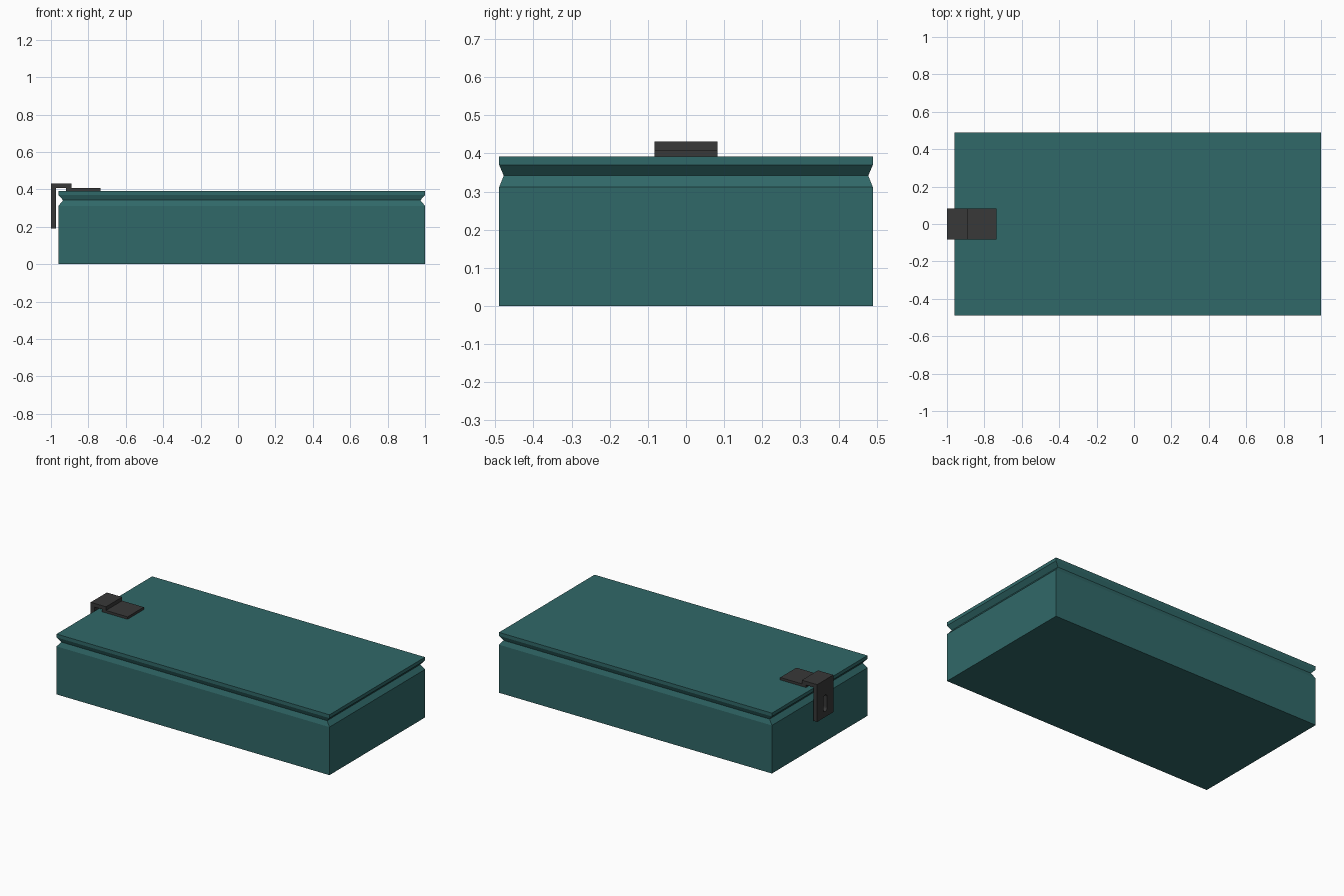
import bpy, bmesh, math

if "Cube" in bpy.data.objects:
    bpy.data.objects.remove(bpy.data.objects["Cube"])


def material(name, rgb):
    m = bpy.data.materials.new(name)
    m.diffuse_color = (*rgb, 1)
    m.use_nodes = True
    m.node_tree.nodes["Principled BSDF"].inputs["Base Color"].default_value = m.diffuse_color
    return m


def add_object(name, bm, mat=None):
    bmesh.ops.recalc_face_normals(bm, faces=bm.faces)
    me = bpy.data.meshes.new(name)
    bm.to_mesh(me)
    bm.free()
    ob = bpy.data.objects.new(name, me)
    bpy.context.collection.objects.link(ob)
    if mat:
        me.materials.append(mat)
    return ob


def loft(rings):
    """Join closed rings of equal length and cap both ends."""
    bm = bmesh.new()
    loops = [[bm.verts.new(p) for p in ring] for ring in rings]
    n = len(loops[0])
    for a, b in zip(loops, loops[1:]):
        for i in range(n):
            j = (i + 1) % n
            bm.faces.new((a[i], a[j], b[j], b[i]))
    bm.faces.new(loops[0])
    bm.faces.new(loops[-1])
    return bm


teal = material("teal", (0.03, 0.14, 0.14))
dark = material("dark_metal", (0.04, 0.04, 0.04))

# box body with a V groove under the lid edge: (z, inset x, inset y)
levels = [(0, 0, 0), (0.312, 0, 0), (0.342, 0.025, 0.012), (0.37, 0, 0), (0.392, 0, 0)]
rings = []
for z, dx, dy in levels:
    x0, x1, y = -0.96 + dx, 1.0 - dx, 0.49 - dy
    rings.append([(x0, -y, z), (x1, -y, z), (x1, y, z), (x0, y, z)])
add_object("box", loft(rings), teal)

# hasp: side profile (x, z) extruded along y
hw = 0.083
arm = [(-1.0, 0.19), (-0.974, 0.19), (-0.974, 0.408), (-0.89, 0.408),
       (-0.89, 0.432), (-1.0, 0.432)]
hasp = add_object("hasp_arm", loft([[(x, y, z) for x, z in arm] for y in (-hw, hw)]), dark)

# hinge plate lying on the lid
plate = [(-0.92, 0.392), (-0.735, 0.392), (-0.735, 0.408), (-0.92, 0.408)]
add_object("hasp_plate", loft([[(x, y, z) for x, z in plate] for y in (-hw, hw)]), dark)

# rounded slot cut through the hanging arm
r, half, zc = 0.02, 0.034, 0.28
outline = []
for i in range(18):
    a = math.pi * (i if i < 9 else i - 1) / 8
    outline.append((r * math.cos(a), zc + r * math.sin(a) + (half if i < 9 else -half)))
cutter = add_object("slot_cutter", loft([[(x, y, z) for y, z in outline] for x in (-1.05, -0.965)]))
cutter.hide_render = True
mod = hasp.modifiers.new("slot", "BOOLEAN")
mod.object = cutter
mod.operation = "DIFFERENCE"
mod.solver = "EXACT"
bpy.context.view_layer.objects.active = hasp
bpy.ops.object.modifier_apply(modifier=mod.name)
bpy.data.objects.remove(cutter)
